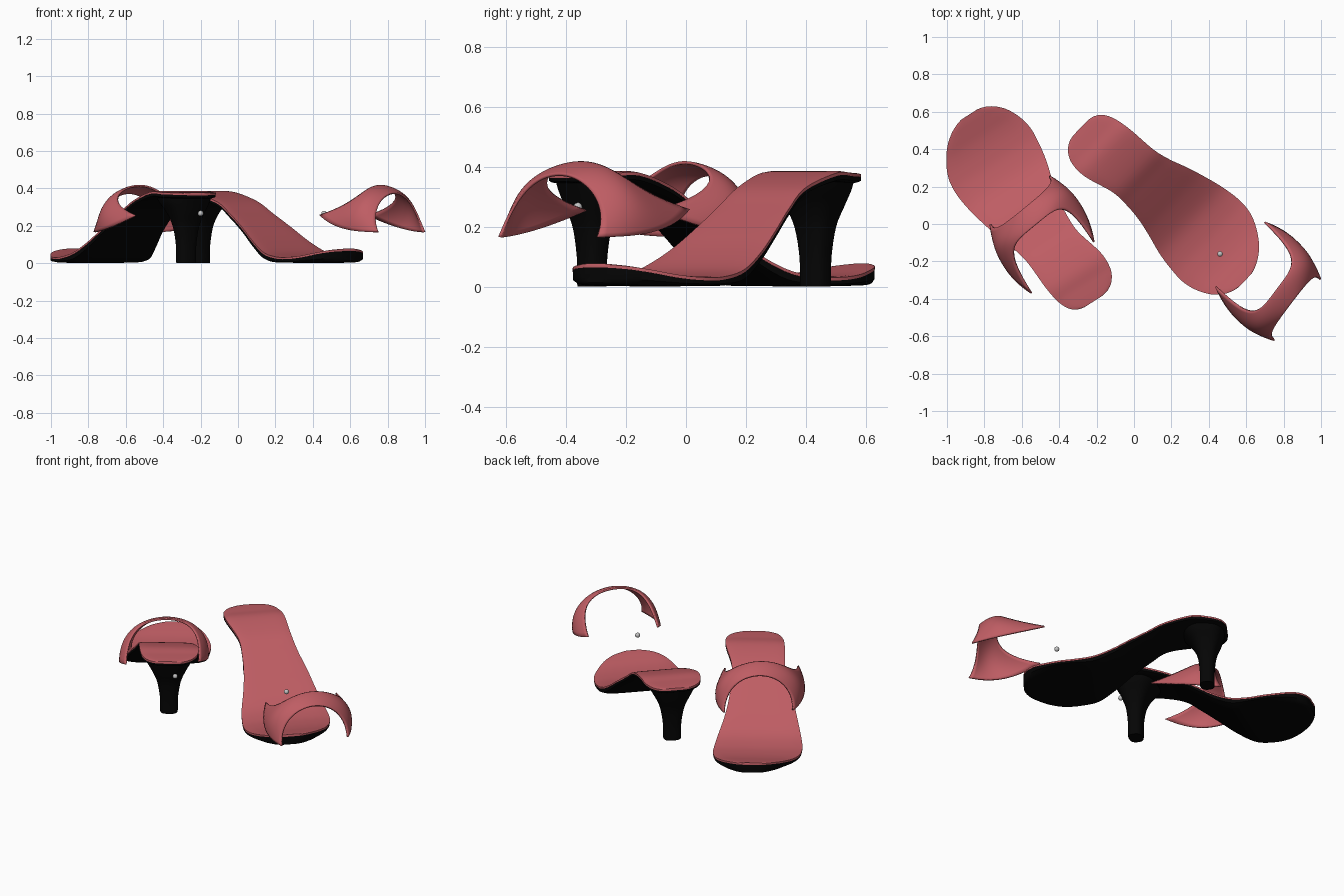
import bpy, bmesh, math
from mathutils import Matrix, Vector

cube = bpy.data.objects.get("Cube")
if cube:
    bpy.data.objects.remove(cube, do_unlink=True)


def material(name, color, rough):
    mat = bpy.data.materials.new(name)
    mat.use_nodes = True
    mat.diffuse_color = (*color, 1)
    bsdf = mat.node_tree.nodes["Principled BSDF"]
    bsdf.inputs["Base Color"].default_value = (*color, 1)
    bsdf.inputs["Roughness"].default_value = rough
    return mat


ROSE = material("rose leather", (0.52, 0.11, 0.127), 0.6)
BLACK = material("black sole", (0.0015, 0.0015, 0.0015), 0.6)
METAL = material("grey metal", (0.55, 0.55, 0.55), 0.4)


def finish(bm, name, mat, frame, angle=40):
    """Turn a bmesh into a smooth shaded, placed object."""
    bmesh.ops.recalc_face_normals(bm, faces=bm.faces)
    mesh = bpy.data.meshes.new(name)
    bm.to_mesh(mesh)
    bm.free()
    mesh.materials.append(mat)
    obj = bpy.data.objects.new(name, mesh)
    bpy.context.collection.objects.link(obj)
    obj.matrix_world = frame
    bpy.ops.object.select_all(action="DESELECT")
    obj.select_set(True)
    bpy.context.view_layer.objects.active = obj
    bpy.ops.object.shade_smooth_by_angle(angle=math.radians(angle))
    return obj


def loft(bm, rings, closed=True):
    """Skin rows of points; closed rows become tubes with end caps."""
    rows = [[bm.verts.new(p) for p in ring] for ring in rings]
    count = len(rows[0])
    for a, b in zip(rows, rows[1:]):
        for i in range(count if closed else count - 1):
            j = (i + 1) % count
            bm.faces.new((a[i], a[j], b[j], b[i]))
    if closed:
        bm.faces.new(rows[0])
        bm.faces.new(rows[-1])


def spline(points, steps):
    """Catmull-Rom samples through tuples of any length."""
    pts = [points[0], *points, points[-1]]
    out = []
    for p0, p1, p2, p3 in zip(pts, pts[1:], pts[2:], pts[3:]):
        for k in range(steps):
            u = k / steps
            out.append([b + 0.5 * u * (c - a + u * (2 * a - 5 * b + 4 * c - d
                        + u * (3 * (b - c) + d - a)))
                        for a, b, c, d in zip(p0, p1, p2, p3)])
    out.append(list(points[-1]))
    return out


# Sole stations from heel to toe: distance, inner edge, outer edge, top, bottom
SOLE = spline([
    (0, -0.05, 0.065, 0.377, 0.352),
    (0.01, -0.09, 0.102, 0.378, 0.348),
    (0.04, -0.132, 0.14, 0.38, 0.345),
    (0.1, -0.163, 0.168, 0.382, 0.345),
    (0.2, -0.165, 0.184, 0.384, 0.345),
    (0.36, -0.123, 0.193, 0.335, 0.30),
    (0.46, -0.12, 0.215, 0.268, 0.23),
    (0.56, -0.13, 0.25, 0.195, 0.155),
    (0.66, -0.153, 0.279, 0.122, 0.075),
    (0.77, -0.184, 0.305, 0.062, 0.01),
    (0.88, -0.202, 0.318, 0.038, 0.003),
    (0.97, -0.206, 0.308, 0.036, 0.002),
    (1.05, -0.187, 0.272, 0.044, 0.003),
    (1.12, -0.15, 0.22, 0.06, 0.004),
    (1.165, -0.105, 0.165, 0.071, 0.006),
    (1.19, -0.06, 0.115, 0.076, 0.01),
    (1.2, -0.02, 0.08, 0.078, 0.014)], 5)
INSOLE = 0.014
ACROSS = [i / 8 - 1 for i in range(17)]


def insole(frame):
    rings = []
    for s, lo, hi, top, _ in SOLE:
        mid, half = (lo + hi) / 2, (hi - lo) / 2
        upper = [(s, mid + half * f, top - 0.004 * f ** 8) for f in ACROSS]
        lower = [(s, mid + half * f, top - INSOLE) for f in reversed(ACROSS)]
        rings.append(upper + lower)
    bm = bmesh.new()
    loft(bm, rings)
    finish(bm, "insole", ROSE, frame)


def outsole(frame):
    rings = []
    for s, lo, hi, top, low in SOLE:
        mid, half = (lo + hi) / 2, (hi - lo) / 2 * 0.99
        seam = top - INSOLE
        upper = [(s, mid + half * f, seam) for f in ACROSS]
        lower = [(s, mid + half * f, low + (seam - low) * 0.4 * f ** 8)
                 for f in reversed(ACROSS)]
        rings.append(upper + lower)
    bm = bmesh.new()
    loft(bm, rings)
    finish(bm, "outsole", BLACK, frame)


def squared(value):
    """Push a sine or cosine outwards for a rounded square outline."""
    return math.copysign(abs(value) ** 0.75, value)


def heel(frame):
    # Flared column: height, centre, half depth, half width
    levels = spline([
        (0.004, 0.118, 0.04, 0.049), (0.01, 0.118, 0.043, 0.052),
        (0.1, 0.118, 0.044, 0.054), (0.2, 0.119, 0.056, 0.071),
        (0.27, 0.122, 0.083, 0.1), (0.32, 0.134, 0.11, 0.128),
        (0.357, 0.145, 0.132, 0.14)], 4)
    turn = [math.tau * i / 32 for i in range(32)]
    bm = bmesh.new()
    loft(bm, [[(c + d * squared(math.cos(a)),
                0.005 + w * squared(math.sin(a)), z) for a in turn]
              for z, c, d, w in levels])
    finish(bm, "heel", BLACK, frame)


def strap(frame):
    # Arched band, narrow on top, flaring and bulging sideways at its ends
    rows = []
    for i in range(49):
        u = i / 24 - 1
        angle = u * math.pi / 2
        back = 0.515 - 0.27 * u ** 4
        front = 0.622 + 0.05 * u ** 4
        row = []
        for k in range(17):
            v = k / 16
            base = 0.166 + 0.09 * (1 - v) ** 2.2
            peak = 0.414 - 0.04 * v ** 1.5
            half = 0.214 - 0.012 * v + 0.2 * v * (1 - v)
            t = half * math.sin(angle)
            row.append((back + (front - back) * v - 0.12 * t, 0.04 + t,
                        base + (peak - base) * max(math.cos(angle), 0)))
        rows.append(row)
    bm = bmesh.new()
    loft(bm, rows, closed=False)
    obj = finish(bm, "strap", ROSE, frame, 60)
    solid = obj.modifiers.new("thickness", "SOLIDIFY")
    solid.thickness = 0.01
    solid.offset = 0


def stud(spot):
    bm = bmesh.new()
    bmesh.ops.create_uvsphere(bm, u_segments=16, v_segments=10, radius=0.015)
    finish(bm, "stud", METAL, Matrix.Translation(spot))


def frame_at(x, y, heading):
    return Matrix.Translation(Vector((x, y, 0))) @ Matrix.Rotation(
        math.radians(heading), 4, "Z")


# Two shoes; the strap of the first lies apart from its sole
first = frame_at(-0.29, 0.51, -44)
second = frame_at(-0.21, -0.41, 122.5)
for shoe, strap_frame in ((first, frame_at(0.363, -0.021, -44)),
                          (second, frame_at(-0.216, -0.418, 122.5))):
    insole(shoe)
    outsole(shoe)
    heel(shoe)
    strap(strap_frame)

for spot in ((0.46, -0.16, 0.265), (-0.2, -0.36, 0.266)):
    stud(spot)
